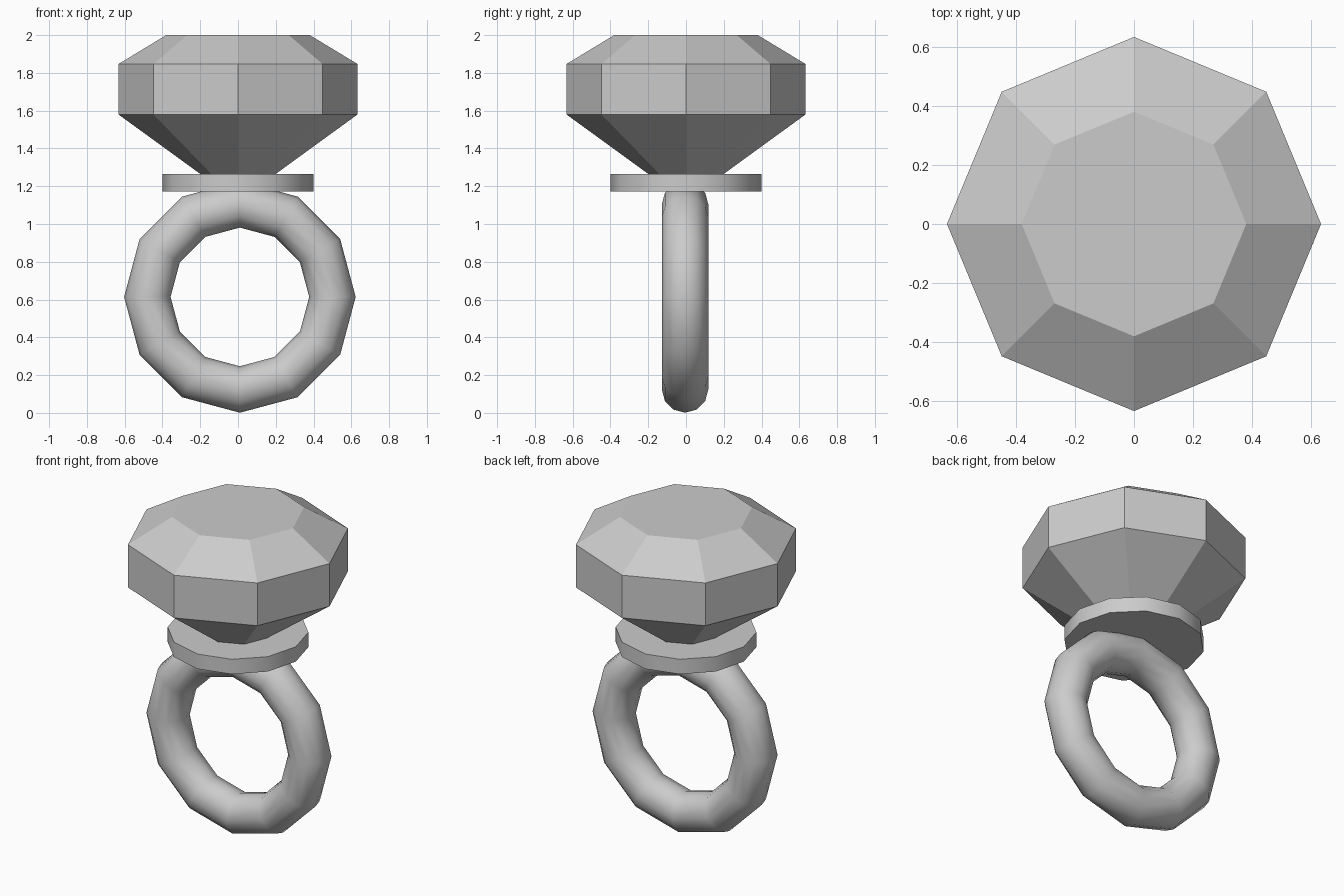
import bpy, bmesh, math

cube = bpy.data.objects.get("Cube")
if cube:
    bpy.data.objects.remove(cube, do_unlink=True)

grey = bpy.data.materials.new("pale grey")
grey.use_nodes = True
colour = (0.6, 0.6, 0.6, 1)
grey.diffuse_color = colour
grey.node_tree.nodes["Principled BSDF"].inputs["Base Color"].default_value = colour


def lathe(name, profile, sides):
    """Stack rings of (radius, z), join them with faces and cap both ends."""
    bm = bmesh.new()
    rings = []
    for radius, z in profile:
        angles = [math.tau * i / sides for i in range(sides)]
        rings.append([bm.verts.new((radius * math.cos(a), radius * math.sin(a), z))
                      for a in angles])
    for low, high in zip(rings, rings[1:]):
        for i in range(sides):
            j = (i + 1) % sides
            bm.faces.new((low[i], low[j], high[j], high[i]))
    bm.faces.new(rings[0][::-1])
    bm.faces.new(rings[-1])
    mesh = bpy.data.meshes.new(name)
    bm.to_mesh(mesh)
    bm.free()
    obj = bpy.data.objects.new(name, mesh)
    bpy.context.collection.objects.link(obj)
    mesh.materials.append(grey)
    return obj


def smooth(obj, degrees):
    bpy.ops.object.select_all(action='DESELECT')
    obj.select_set(True)
    bpy.context.view_layer.objects.active = obj
    bpy.ops.object.shade_smooth_by_angle(angle=math.radians(degrees))


# Faceted gem: pavilion, girdle, crown and flat table
lathe("gem", [(0.11, 1.2), (0.633, 1.58), (0.633, 1.847), (0.38, 2.0)], 8)

# Thin setting plate under the gem
plate = lathe("setting_plate", [(0.4, 1.172), (0.4, 1.265)], 12)
smooth(plate, 40)

# Upright finger band
bpy.ops.mesh.primitive_torus_add(
    major_segments=12, minor_segments=12, major_radius=0.49, minor_radius=0.123,
    location=(0.01, -0.005, 0.614), rotation=(math.pi / 2, 0, 0))
band = bpy.context.object
band.name = "band"
band.data.materials.append(grey)
smooth(band, 60)
